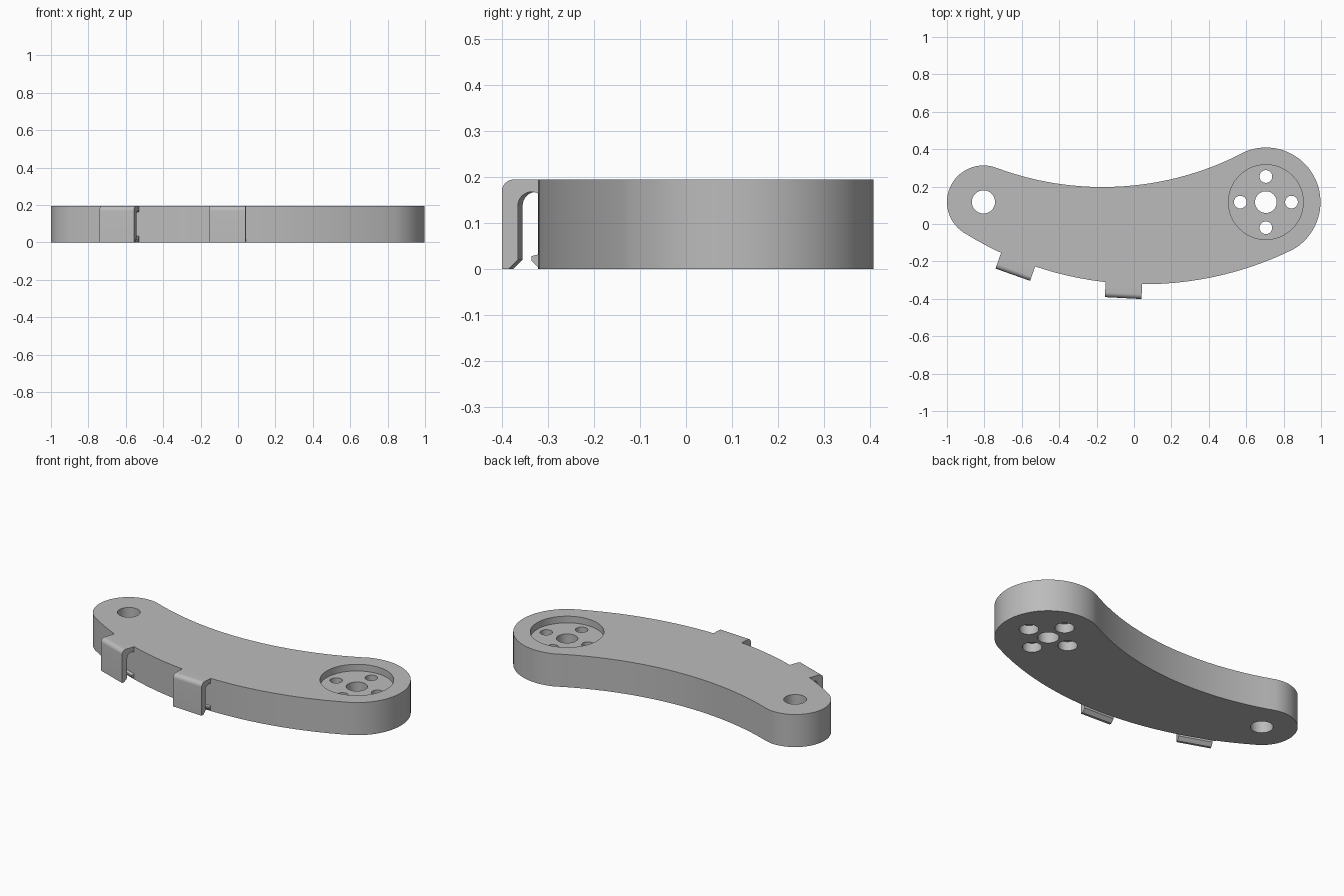
import bpy, bmesh, math
from mathutils import Matrix, Vector

if "Cube" in bpy.data.objects:
    bpy.data.objects.remove(bpy.data.objects["Cube"])

H = 0.195                                  # plate thickness
SMALL, BIG = Vector((-0.805, 0.118)), Vector((0.705, 0.117))

grey = bpy.data.materials.new("plain grey")
grey.diffuse_color = (0.5, 0.5, 0.5, 1)
grey.use_nodes = True
grey.node_tree.nodes["Principled BSDF"].inputs["Base Color"].default_value = grey.diffuse_color


def prism(name, pts, z0, z1):
    """Extrude a closed XY outline from z0 to z1."""
    bm = bmesh.new()
    face = bm.faces.new([bm.verts.new((x, y, z0)) for x, y in pts])
    ext = bmesh.ops.extrude_face_region(bm, geom=[face])
    bmesh.ops.translate(bm, vec=(0, 0, z1 - z0),
                        verts=[g for g in ext["geom"] if isinstance(g, bmesh.types.BMVert)])
    bmesh.ops.recalc_face_normals(bm, faces=bm.faces)
    me = bpy.data.meshes.new(name)
    bm.to_mesh(me)
    bm.free()
    me.materials.append(grey)
    ob = bpy.data.objects.new(name, me)
    bpy.context.collection.objects.link(ob)
    return ob


def arc(c, r, a0, a1, n):
    return [(c[0] + r * math.cos(math.radians(a0 + (a1 - a0) * i / n)),
             c[1] + r * math.sin(math.radians(a0 + (a1 - a0) * i / n))) for i in range(n + 1)]


def bow(p, q, r, n):
    """Inner points of an arc from p to q, centred above the chord, radius r."""
    p, q = Vector(p), Vector(q)
    d = q - p
    up = Vector((-d.y, d.x)).normalized()
    up *= 1 if up.y > 0 else -1
    c = (p + q) / 2 + up * math.sqrt(r * r - d.length_squared / 4)
    a0 = math.degrees(math.atan2(p.y - c.y, p.x - c.x))
    a1 = math.degrees(math.atan2(q.y - c.y, q.x - c.x))
    return arc(c, r, a0, a1, n)[1:-1]


def combine(target, tool, op):
    mod = target.modifiers.new(op, "BOOLEAN")
    mod.operation, mod.object, mod.solver = op, tool, "EXACT"
    bpy.context.view_layer.objects.active = target
    bpy.ops.object.modifier_apply(modifier=mod.name)
    bpy.data.objects.remove(tool)


def bore(target, c, r, z0, z1):
    combine(target, prism("cutter", arc(c, r, 0, 352.5, 47), z0, z1), "DIFFERENCE")


# curved arm: two round ends joined by bowed edges
right_end = arc(BIG, 0.292, -60, 111, 40)
left_end = arc(SMALL, 0.195, 71, 241, 32)
outline = (right_end + bow(right_end[-1], left_end[0], 1.63, 24)
           + left_end + bow(left_end[-1], right_end[0], 1.81, 28))
arm = prism("curved_arm", outline, 0, H)

# pivot hole, round recess and hub holes
bore(arm, SMALL, 0.062, -0.1, 0.3)
bore(arm, BIG, 0.2, H - 0.04, 0.3)
bore(arm, BIG, 0.058, -0.1, 0.3)
for k in range(4):
    c = BIG + Vector((math.cos(k * math.pi / 2), math.sin(k * math.pi / 2))) * 0.137
    bore(arm, c, 0.034, -0.1, 0.3)
    bore(arm, c, 0.053, -0.1, 0.055)       # counterbore below

# cable clips: hook profile as (distance in from outer face, height)
hook = ([(0.13, 0), (0.083, 0), (0.065, 0.018), (0.065, 0.028)]
        + arc((0.070, 0.055), 0.025, -80, 0, 6)
        + arc((0.065, 0.138), 0.03, 0, 180, 16)
        + [(0.035, 0.02), (0.015, 0), (0, 0)]
        + arc((0.026, H - 0.026), 0.026, 180, 90, 8) + [(0.13, H)])
for x, y, tilt in ((-0.648, -0.271, -19.5), (-0.058, -0.396, -3)):
    clip = prism("cable_clip", hook, -0.098, 0.098)
    # profile axes: in -> +y, height -> z, width -> x
    turn = Matrix(((0, 0, 1, 0), (1, 0, 0, 0), (0, 1, 0, 0), (0, 0, 0, 1)))
    clip.data.transform(Matrix.Translation((x, y, 0))
                        @ Matrix.Rotation(math.radians(tilt), 4, "Z") @ turn)
    combine(arm, clip, "UNION")

bpy.ops.object.select_all(action="DESELECT")
arm.select_set(True)
bpy.context.view_layer.objects.active = arm
bpy.ops.object.shade_smooth_by_angle(angle=math.radians(30))
